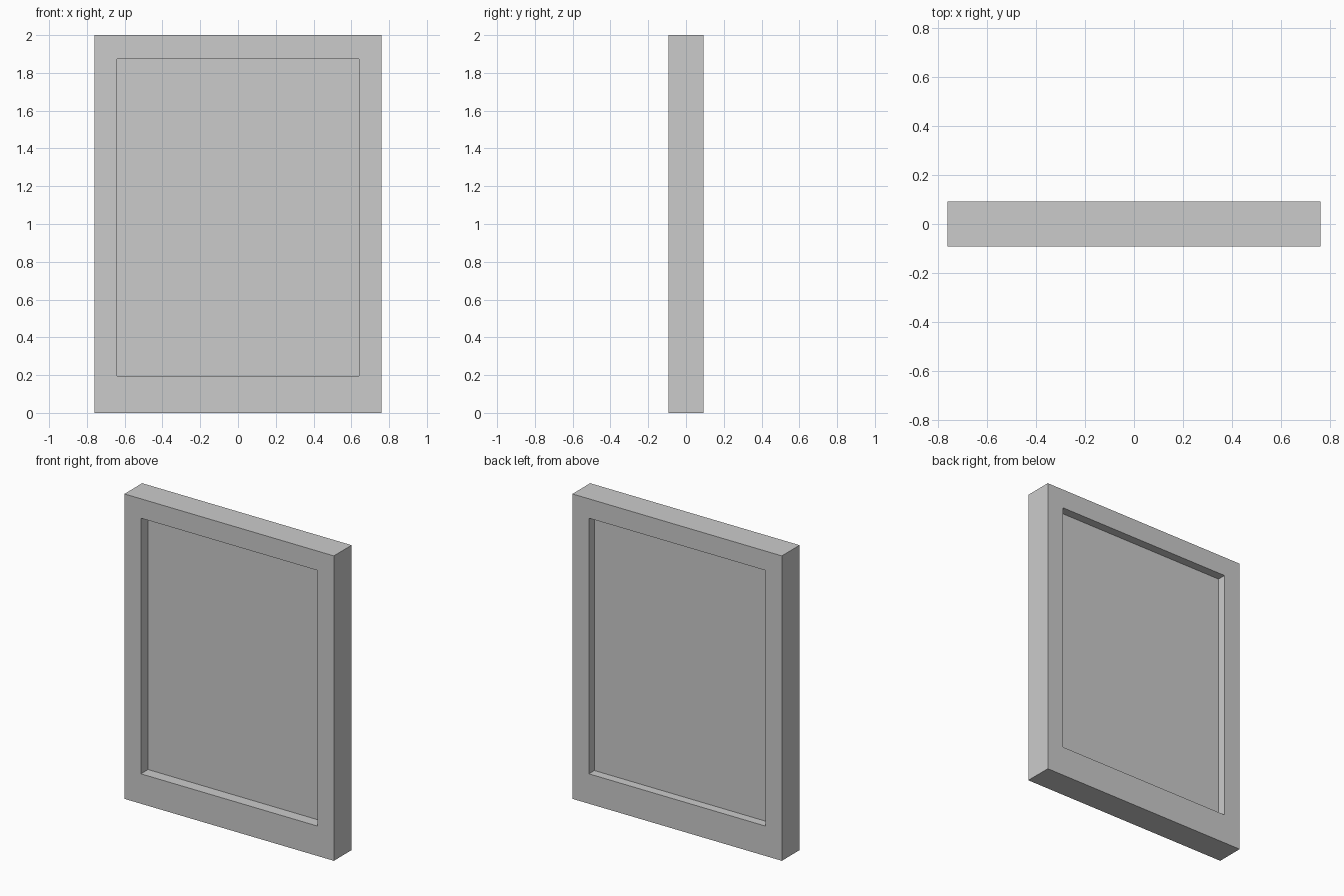
import bpy, bmesh

if "Cube" in bpy.data.objects:
    bpy.data.objects.remove(bpy.data.objects["Cube"])

HALF_W, HEIGHT, HALF_D = 0.76, 2.0, 0.092
OPEN_X, OPEN_Z0, OPEN_Z1 = 0.64, 0.196, 1.873
PANEL_Y0, PANEL_Y1 = -0.018, 0.035


def finish(bm, name):
    bmesh.ops.recalc_face_normals(bm, faces=bm.faces)
    mesh = bpy.data.meshes.new(name)
    bm.to_mesh(mesh)
    bm.free()
    obj = bpy.data.objects.new(name, mesh)
    bpy.context.collection.objects.link(obj)
    return obj


def rect(bm, hx, z0, z1, y):
    return [bm.verts.new((x, y, z)) for x, z in ((-hx, z0), (hx, z0), (hx, z1), (-hx, z1))]


# Frame: mitred ring extruded through its depth
bm = bmesh.new()
outer = rect(bm, HALF_W, 0, HEIGHT, -HALF_D)
inner = rect(bm, OPEN_X, OPEN_Z0, OPEN_Z1, -HALF_D)
ring = []
for i in range(4):
    j = (i + 1) % 4
    ring.append(bm.faces.new((outer[i], outer[j], inner[j], inner[i])))
ext = bmesh.ops.extrude_face_region(bm, geom=ring, use_keep_orig=True)
moved = [g for g in ext["geom"] if isinstance(g, bmesh.types.BMVert)]
bmesh.ops.translate(bm, verts=moved, vec=(0, 2 * HALF_D, 0))
finish(bm, "frame")

# Panel: slab filling the opening, recessed on both sides
bm = bmesh.new()
face = bm.faces.new(rect(bm, OPEN_X, OPEN_Z0, OPEN_Z1, PANEL_Y0))
ext = bmesh.ops.extrude_face_region(bm, geom=[face], use_keep_orig=True)
moved = [g for g in ext["geom"] if isinstance(g, bmesh.types.BMVert)]
bmesh.ops.translate(bm, verts=moved, vec=(0, PANEL_Y1 - PANEL_Y0, 0))
finish(bm, "panel")
